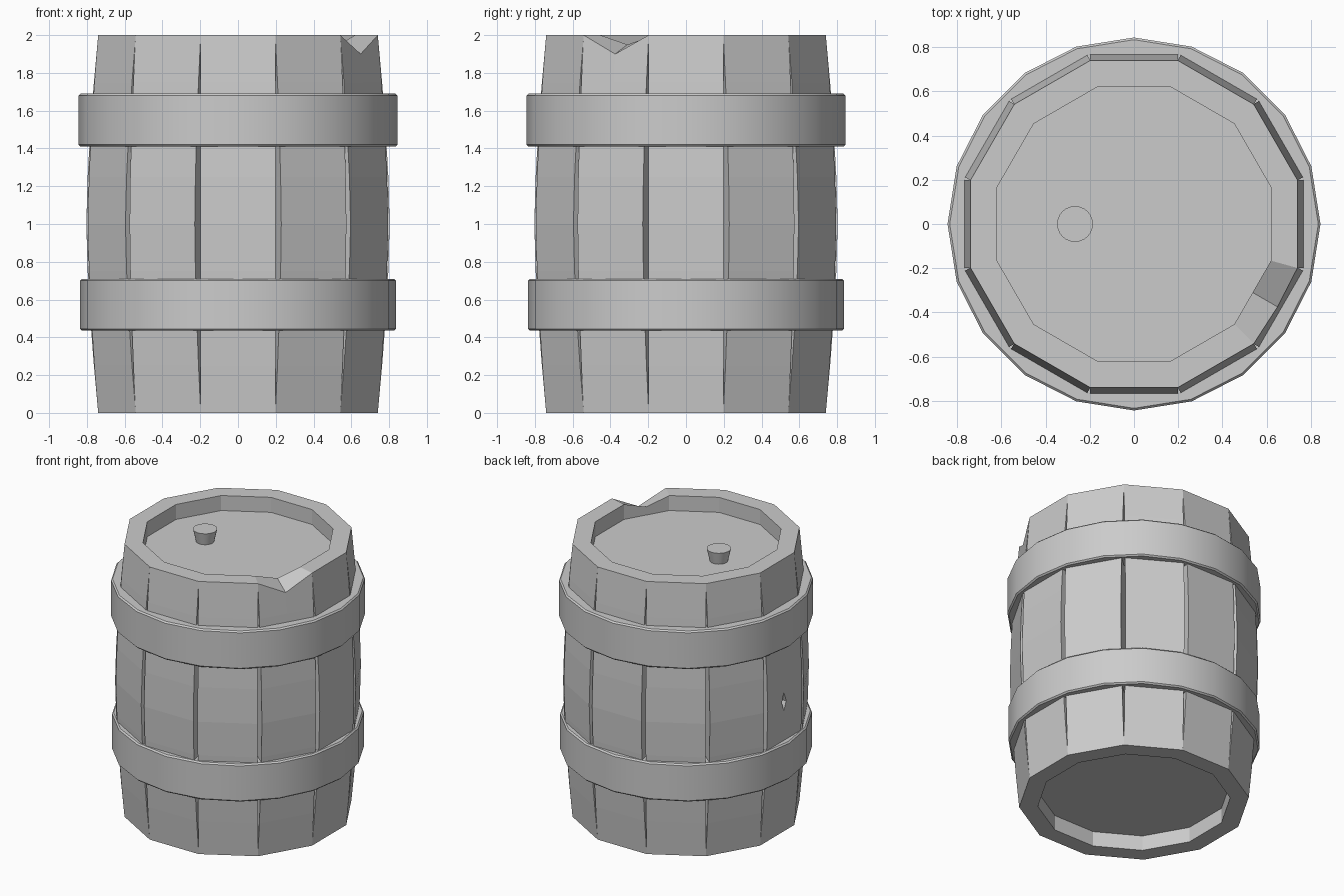
import bpy, bmesh
from math import sin, cos, tan, pi, radians

if "Cube" in bpy.data.objects:
    bpy.data.objects.remove(bpy.data.objects["Cube"])

N = 12
INNER = 0.62                       # apothem of the inside wall
HALF_OUT = 0.199                   # constant half width of a stave's outer face
HALF_IN = INNER * tan(pi / N)
PROFILE = [(0, 0.74), (0.25, 0.763), (0.5, 0.782), (0.75, 0.796), (1, 0.803),
           (1.25, 0.796), (1.5, 0.782), (1.75, 0.763), (2, 0.74)]


def finish(bm, name):
    bmesh.ops.recalc_face_normals(bm, faces=bm.faces)
    me = bpy.data.meshes.new(name)
    bm.to_mesh(me)
    bm.free()
    ob = bpy.data.objects.new(name, me)
    bpy.context.collection.objects.link(ob)
    return ob


def stave(name, ang, chipped=False):
    """Bowed plank: six-point sections stacked along the profile."""
    bm = bmesh.new()
    rings = []
    for z, ap in PROFILE:
        section = [(-HALF_OUT, ap, 0), (0, ap, 0.1), (HALF_OUT, ap, 0),
                   (HALF_IN, INNER, 0), (0, INNER, 0.05), (-HALF_IN, INNER, 0)]
        ring = []
        for s, r, drop in section:
            d = drop if chipped and z == 2 else 0
            r += d * 0.1 if r > INNER else 0
            ring.append(bm.verts.new((r * cos(ang) - s * sin(ang),
                                      r * sin(ang) + s * cos(ang), z - d)))
        rings.append(ring)
    for a, b in zip(rings, rings[1:]):
        for i in range(6):
            j = (i + 1) % 6
            bm.faces.new((a[i], a[j], b[j], b[i]))
    for r in (rings[0], rings[-1]):
        bm.faces.new((r[0], r[1], r[4], r[5]))
        bm.faces.new((r[1], r[2], r[3], r[4]))
    return finish(bm, name)


def hoop(name, z0, z1, radius, sides=20):
    bm = bmesh.new()
    b = 0.01
    sec = [(0.72, z0), (radius - b, z0), (radius, z0 + b),
           (radius, z1 - b), (radius - b, z1), (0.72, z1)]
    cols = [[bm.verts.new((r * cos(2 * pi * k / sides), r * sin(2 * pi * k / sides), z))
             for r, z in sec] for k in range(sides)]
    for k in range(sides):
        a, c = cols[k], cols[(k + 1) % sides]
        for i in range(6):
            j = (i + 1) % 6
            bm.faces.new((a[i], c[i], c[j], a[j]))
    ob = finish(bm, name)
    bpy.context.view_layer.objects.active = ob
    ob.select_set(True)
    bpy.ops.object.shade_smooth_by_angle(angle=radians(30))
    ob.select_set(False)
    return ob


# Staves, one with a chipped top
staves = [stave(f"stave_{k + 1}", k * 2 * pi / N, chipped=(k == N - 1)) for k in range(N)]

# Small diamond dent in the left stave
bpy.ops.mesh.primitive_cone_add(vertices=4, radius1=1, radius2=0, depth=0.09,
                                location=(-0.785, 0.01, 1), rotation=(0, pi / 2, 0))
cutter = bpy.context.object
cutter.name = "dent_cutter"
cutter.scale = (0.1, 0.036, 1)
cutter.hide_render = True
mod = staves[N // 2].modifiers.new("dent", 'BOOLEAN')
mod.operation = 'DIFFERENCE'
mod.object = cutter
bpy.context.view_layer.objects.active = staves[N // 2]
bpy.ops.object.modifier_apply(modifier=mod.name)
bpy.data.objects.remove(cutter)

# Lid and base, recessed inside the staves
for name, z in (("lid", 1.86), ("base", 0.14)):
    bpy.ops.mesh.primitive_cylinder_add(vertices=N, radius=0.64 / cos(pi / N), depth=0.06,
                                        location=(0, 0, z), rotation=(0, 0, pi / N))
    bpy.context.object.name = name

# Bung on the lid
bpy.ops.mesh.primitive_cone_add(vertices=24, radius1=0.056, radius2=0.081, depth=0.11,
                                location=(-0.267, 0, 1.925))
bpy.context.object.name = "bung"
bpy.ops.object.shade_smooth_by_angle(angle=radians(30))
bpy.context.object.select_set(False)

# Hoops
hoop("lower_hoop", 0.435, 0.71, 0.837)
hoop("upper_hoop", 1.41, 1.69, 0.844)
